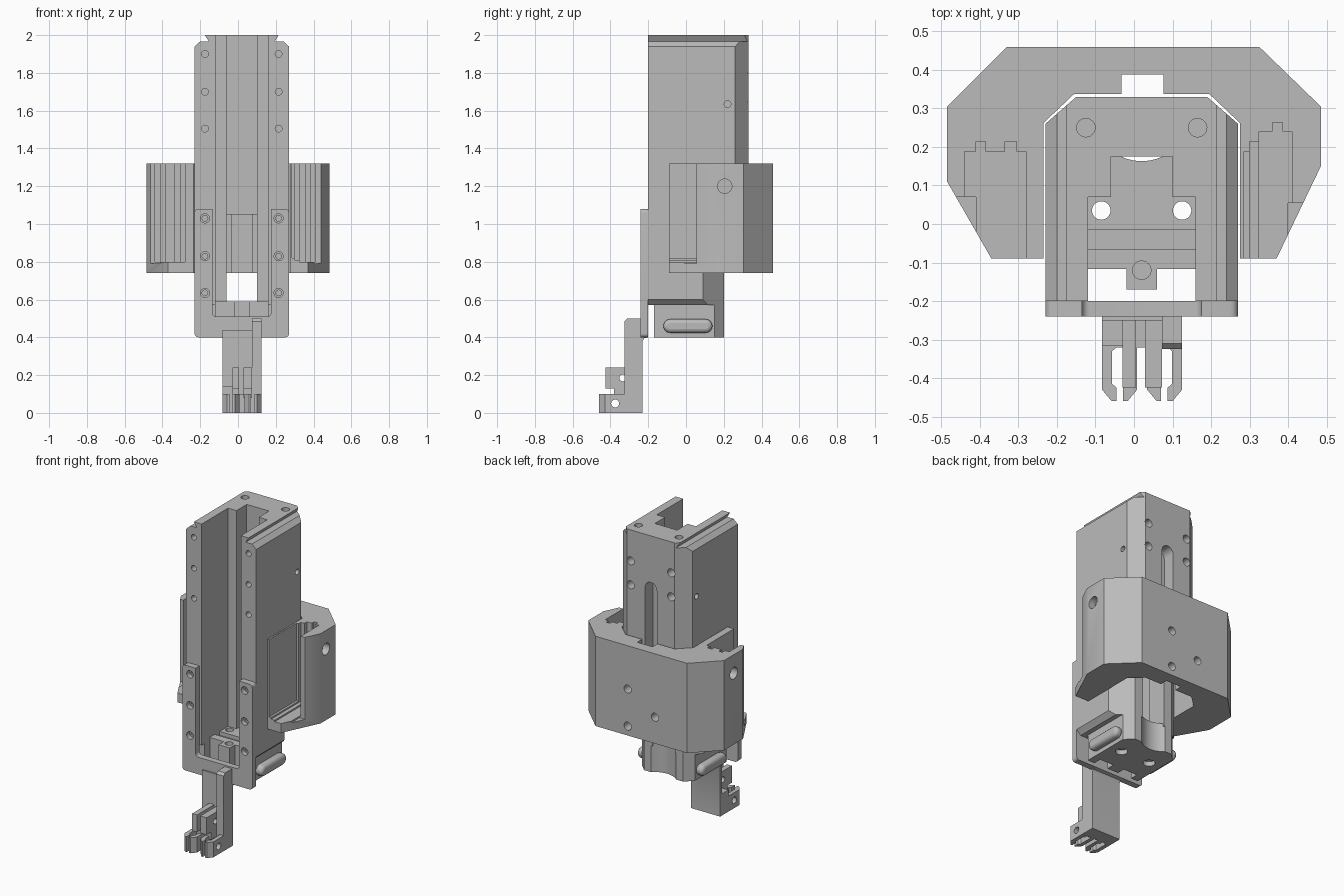
import bpy, bmesh, math
from mathutils import Matrix, Vector

if "Cube" in bpy.data.objects:
    bpy.data.objects.remove(bpy.data.objects["Cube"])

mat = bpy.data.materials.new("plain grey")
mat.diffuse_color = (0.5, 0.5, 0.5, 1)
mat.use_nodes = True
mat.node_tree.nodes["Principled BSDF"].inputs["Base Color"].default_value = mat.diffuse_color
CX = 0.02  # centre line of the column


def finish(name, bm):
    bmesh.ops.recalc_face_normals(bm, faces=bm.faces)
    me = bpy.data.meshes.new(name)
    bm.to_mesh(me)
    bm.free()
    me.materials.append(mat)
    ob = bpy.data.objects.new(name, me)
    bpy.context.collection.objects.link(ob)
    return ob


def prism(name, pts, lo, hi, axis="z"):
    """Extrude a 2D outline along an axis (z: x,y / y: x,z / x: y,z)."""
    put = {"z": lambda a, b, c: (a, b, c), "y": lambda a, b, c: (a, c, b),
           "x": lambda a, b, c: (c, a, b)}[axis]
    bm = bmesh.new()
    bot = [bm.verts.new(put(a, b, lo)) for a, b in pts]
    top = [bm.verts.new(put(a, b, hi)) for a, b in pts]
    n = len(pts)
    bm.faces.new(bot)
    bm.faces.new(top)
    for i in range(n):
        bm.faces.new((bot[i], bot[(i + 1) % n], top[(i + 1) % n], top[i]))
    return finish(name, bm)


def box(name, x0, x1, y0, y1, z0, z1):
    return prism(name, [(x0, y0), (x1, y0), (x1, y1), (x0, y1)], z0, z1)


def circle(a, b, r, n=24):
    return [(a + r * math.cos(2 * math.pi * i / n), b + r * math.sin(2 * math.pi * i / n))
            for i in range(n)]


def capsule(a0, a1, b, r, n=8):
    """Round-ended outline running along the first coordinate."""
    half = [math.pi * i / n - math.pi / 2 for i in range(n + 1)]
    return ([(a1 - r + r * math.cos(t), b + r * math.sin(t)) for t in half] +
            [(a0 + r - r * math.cos(t), b - r * math.sin(t)) for t in half])


def rounded(x0, x1, z0, z1, r, n=5):
    pts = []
    for k, (cx, cz) in enumerate(((x1 - r, z1 - r), (x0 + r, z1 - r),
                                  (x0 + r, z0 + r), (x1 - r, z0 + r))):
        for i in range(n + 1):
            t = math.pi / 2 * (k + i / n)
            pts.append((cx + r * math.cos(t), cz + r * math.sin(t)))
    return pts


def boolean(ob, tools, op="DIFFERENCE"):
    for tool in tools:
        m = ob.modifiers.new("bool", "BOOLEAN")
        m.operation, m.solver, m.object = op, "EXACT", tool
        bpy.context.view_layer.update()
        me = bpy.data.meshes.new_from_object(
            ob.evaluated_get(bpy.context.evaluated_depsgraph_get()))
        ob.modifiers.clear()
        ob.data = me
        bpy.data.objects.remove(tool)


def hole(axis, a, b, r, lo, hi):
    return prism("cutter", circle(a, b, r), lo, hi, axis)


# column: channel-shaped housing with chamfered back corners
column = prism("column", [(-0.23, -0.2), (0.27, -0.2), (0.27, 0.26), (0.19, 0.33),
                          (-0.15, 0.33), (-0.23, 0.26)], 0.57, 2.0)
cuts = [box("cutter", -0.12, 0.16, -0.3, 0.07, 0.5, 2.1),
        box("cutter", -0.06, 0.10, 0.0, 0.175, 0.5, 2.1),
        # back window and slimmer lower end
        box("cutter", -0.06, 0.10, 0.1, 0.4, 0.5, 1.05),
        prism("cutter", [(0.28, 0.09), (0.27, 0.09), (0.16, 0.2), (-0.12, 0.2), (-0.23, 0.09),
                         (-0.28, 0.09), (-0.28, 0.4), (0.28, 0.4)], 0.5, 1.05),
        # blind key slot in the back
        prism("cutter", [(b, a) for a, b in capsule(0.9, 1.70, CX, 0.042)], 0.25, 0.4, "y")]
for s in (-1, 1):
    # groove and bevel near the top, bevel at the bottom
    cuts.append(prism("cutter", [(CX + s * a, b) for a, b in (
        (0.3, 2.05), (0.2, 2.05), (0.195, 2.0), (0.175, 1.967), (0.22, 1.967),
        (0.25, 1.94), (0.3, 1.94))], -0.5, 0.5, "y"))
    cuts.append(prism("cutter", [(CX + s * a, b) for a, b in (
        (0.22, 0.56), (0.22, 0.57), (0.25, 0.6), (0.3, 0.6), (0.3, 0.56))], -0.5, 0.5, "y"))
    cuts.append(hole("z", CX + s * 0.145, 0.25, 0.024, 1.85, 2.1))
    cuts.append(hole("x", 0.22, 1.635, 0.018, CX + s * 0.2, CX + s * 0.3))
    for z in (1.9, 1.7, 1.505):
        cuts.append(hole("y", CX + s * 0.195, z, 0.018, -0.3, -0.1))
    for z in (1.80, 1.645):
        cuts.append(hole("y", CX + s * 0.145, z, 0.026, 0.25, 0.4))
boolean(column, cuts)

# foot block closing the channel, with a curved back recess
foot = prism("foot_block", [(-0.17, -0.117), (-0.02, -0.117), (-0.02, -0.17), (0.06, -0.17),
                            (0.06, -0.117), (0.21, -0.117), (0.21, 0.15), (0.16, 0.2),
                            (-0.12, 0.2), (-0.17, 0.15)], 0.4, 0.59)
cuts = [prism("cutter", circle(CX, 0.29, 0.127, 40), 0.3, 0.8),
        box("cutter", -0.12, 0.16, -0.065, -0.015, 0.565, 0.7)]
for s in (-1, 1):
    cuts += [hole("z", CX + s * 0.105, 0.035, 0.024, 0.3, 0.7),
             hole("z", CX + s * 0.105, 0.035, 0.036, 0.3, 0.43)]
cuts.append(hole("z", CX, -0.12, 0.024, 0.45, 0.7))
boolean(foot, cuts)
for s, side in ((-1, "left"), (1, "right")):
    box(f"foot_cheek_{side}", *sorted((CX + s * 0.14, CX + s * 0.19)), -0.17, -0.117, 0.4, 0.57)
    # round-ended side rail
    rail = prism(f"foot_rail_{side}", capsule(-0.12, 0.14, 0.46, 0.036), *sorted(
        (CX + s * 0.18, CX + s * 0.235)), "x")
    bev = rail.modifiers.new("bevel", "BEVEL")
    bev.width, bev.segments = 0.02, 3

# front yoke: two bolted straps joined by a bottom plate
yoke = prism("front_yoke", rounded(-0.23, 0.27, 0.4, 1.08, 0.02), -0.24, -0.2, "y")
cuts = [prism("cutter", rounded(-0.135, 0.175, 0.51, 1.3, 0.02), -0.4, 0.0, "y")]
for s in (-1, 1):
    for z in (1.03, 0.83, 0.635):
        cuts += [hole("y", CX + s * 0.195, z, 0.024, -0.3, -0.21),
                 hole("y", CX + s * 0.195, z, 0.015, -0.3, -0.1)]
boolean(yoke, cuts)

# rear saddle wrapped around the column
saddle = prism("saddle", [(-0.33, 0.46), (0.325, 0.46), (0.485, 0.305), (0.485, 0.15),
                          (0.37, -0.09), (-0.37, -0.09), (-0.485, 0.11), (-0.485, 0.305)],
               0.74, 1.32)
cuts = [prism("cutter", [(-0.235, -0.3), (0.275, -0.3), (0.275, 0.262), (0.195, 0.338),
                         (-0.155, 0.338), (-0.235, 0.262)], 0.6, 1.5),
        box("cutter", -0.032, 0.077, 0.2, 0.388, 0.6, 1.5),
        # stepped side pockets, open forward and outward
        box("cutter", -0.44, -0.28, -0.3, 0.188, 0.80, 1.5),
        box("cutter", -0.6, -0.41, -0.3, 0.07, 0.79, 1.5),
        box("cutter", -0.41, -0.385, 0.1, 0.214, 0.80, 1.5),
        box("cutter", -0.335, -0.305, 0.1, 0.214, 0.80, 1.5),
        box("cutter", 0.285, 0.33, -0.3, 0.188, 0.82, 1.5),
        box("cutter", 0.30, 0.33, -0.3, 0.214, 0.81, 1.5),
        box("cutter", 0.325, 0.41, -0.3, 0.24, 0.80, 1.5),
        box("cutter", 0.36, 0.385, 0.1, 0.264, 0.80, 1.5),
        box("cutter", 0.40, 0.6, -0.3, 0.055, 0.79, 1.5)]
for s in (-1, 1):
    cuts += [hole("x", 0.205, 1.2, 0.038, s * 0.44, s * 0.6)]
for x, z in ((0.095, 1.04), (0.095, 0.80), (-0.10, 0.91)):
    cuts.append(hole("y", x, z, 0.026, 0.40, 0.6))
boolean(saddle, cuts)

# drop arm below the yoke
arm = prism("drop_arm", [(-0.2, 0.4), (-0.2, 0.44), (-0.25, 0.44), (-0.25, 0.0), (-0.23, 0.0),
                         (-0.23, 0.38), (-0.222, 0.395)], -0.083, 0.125, "x")
prism("arm_wall", [(-0.23, 0.0), (-0.325, 0.0), (-0.325, 0.485), (-0.31, 0.5), (-0.23, 0.5)],
      0.073, 0.125, "x")
box("arm_side", -0.083, -0.03, -0.315, -0.24, 0.0, 0.14)

# lower clip fingers with chamfered tips, and the short upper pair
box("finger_root", -0.083, 0.125, -0.32, -0.24, 0.0, 0.10)
for i, (x0, x1, d) in enumerate(((-0.083, -0.045, 1), (-0.028, 0.008, -1),
                                 (0.034, 0.07, 1), (0.087, 0.125, -1))):
    a, b = (x0, x1) if d == 1 else (x1, x0)
    t = d * 0.025
    f = prism(f"finger_{i + 1}", [(a, -0.3), (a, -0.43), (a + t, -0.46), (b, -0.46), (b, -0.425),
                                  (b - d * 0.012, -0.415), (b - d * 0.012, -0.33), (b, -0.32),
                                  (b, -0.3)], 0.0, 0.10)
    boolean(f, [hole("x", -0.375, 0.05, 0.021, x0 - 0.1, x1 + 0.1)])
for i, (x0, x1) in enumerate(((-0.03, 0.005), (0.028, 0.073))):
    f = prism(f"upper_finger_{i + 1}", [(-0.24, 0.08), (-0.38, 0.08), (-0.38, 0.13),
                                        (-0.425, 0.13), (-0.425, 0.24), (-0.24, 0.24)],
              x0, x1, "x")
    boolean(f, [hole("x", -0.335, 0.185, 0.018, x0 - 0.1, x1 + 0.1)])

# keep edges crisp while smoothing the round parts
for ob in bpy.context.scene.objects:
    ob.select_set(True)
    bpy.context.view_layer.objects.active = ob
bpy.ops.object.shade_smooth_by_angle(angle=math.radians(30))
